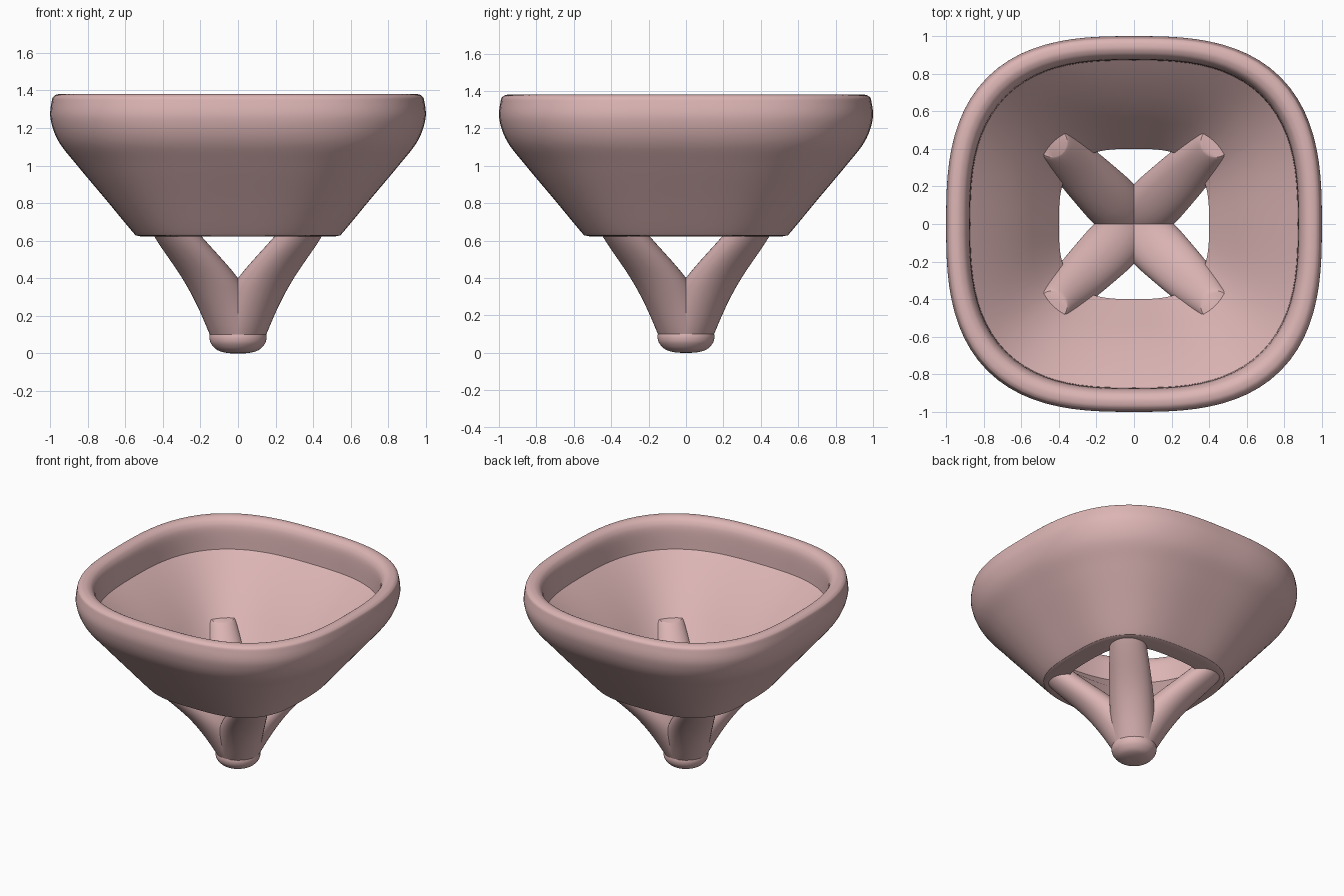
import bpy, bmesh, math

if "Cube" in bpy.data.objects:
    bpy.data.objects.remove(bpy.data.objects["Cube"])

mat = bpy.data.materials.new("dusty_pink")
mat.diffuse_color = (0.72, 0.46, 0.46, 1)
mat.use_nodes = True
mat.node_tree.nodes["Principled BSDF"].inputs["Base Color"].default_value = mat.diffuse_color


def smooth_path(pts, steps=6):
    """Catmull-Rom interpolation through tuples of any length."""
    p = [pts[0]] + list(pts) + [pts[-1]]
    out = []
    for i in range(1, len(p) - 2):
        for s in range(steps):
            t = s / steps
            out.append(tuple(
                0.5 * (2 * b + (c - a) * t + (2 * a - 5 * b + 4 * c - d) * t * t
                       + (3 * b - a - 3 * c + d) * t ** 3)
                for a, b, c, d in zip(p[i - 1], p[i], p[i + 1], p[i + 2])))
    return out + [pts[-1]]


def ring(cx, cy, z, r, n, count):
    """Superellipse ring; n = 2 is a circle, larger n is squarer."""
    pts = []
    for i in range(count):
        a = 2 * math.pi * i / count
        c, s = math.cos(a), math.sin(a)
        k = r / (abs(c) ** n + abs(s) ** n) ** (1 / n)
        pts.append((cx + k * c, cy + k * s, z))
    return pts


def loft(name, rings, closed=False, angle=25):
    bm = bmesh.new()
    loops = [[bm.verts.new(p) for p in r] for r in rings]
    pairs = list(zip(loops, loops[1:]))
    if closed:
        pairs.append((loops[-1], loops[0]))
    for a, b in pairs:
        for i in range(len(a)):
            j = (i + 1) % len(a)
            bm.faces.new((a[i], a[j], b[j], b[i]))
    if not closed:
        bm.faces.new(loops[0])
        bm.faces.new(loops[-1])
    bmesh.ops.recalc_face_normals(bm, faces=bm.faces)
    me = bpy.data.meshes.new(name)
    bm.to_mesh(me)
    bm.free()
    me.materials.append(mat)
    ob = bpy.data.objects.new(name, me)
    bpy.context.collection.objects.link(ob)
    bpy.ops.object.select_all(action='DESELECT')
    ob.select_set(True)
    bpy.context.view_layer.objects.active = ob
    bpy.ops.object.shade_smooth_by_angle(angle=math.radians(angle))
    return ob


# Bowl: (half width, height, squareness) from the hole outwards and over the lip
outer = smooth_path([
    (0.50, 0.622, 3.0), (0.535, 0.628, 3.0), (0.56, 0.65, 3.0), (0.70, 0.82, 2.9),
    (0.85, 1.00, 2.8), (0.95, 1.13, 2.8), (0.992, 1.25, 2.8), (0.985, 1.345, 2.8),
    (0.973, 1.37, 2.8), (0.95, 1.38, 2.8), (0.92, 1.378, 2.8), (0.89, 1.355, 2.8),
    (0.872, 1.30, 2.8), (0.865, 1.16, 2.8)])
scale = 1 / max(p[0] for p in outer)
outer = [(r * scale, z, n) for r, z, n in outer]
# Inner walls with a crease, down to the open hole
inner = [(0.68, 1.00, 3.8), (0.54, 0.82, 3.4), (0.40, 0.635, 3.0), (0.405, 0.622, 3.0)]
loft("bowl", [ring(0, 0, z, r, n, 96) for r, z, n in outer + inner], closed=True, angle=14)

# Rounded foot
foot = smooth_path([(0.01, 0, 0), (0.06, 0.003, 0), (0.11, 0.018, 0),
                    (0.142, 0.05, 0), (0.152, 0.08, 0), (0.15, 0.105, 0)], 4)
loft("foot", [ring(0, 0, z, r, 2, 48) for r, z, _ in foot], angle=40)

# Four legs splaying out to the bowl corners: (offset, height, radius)
leg = smooth_path([(0.0, 0.10, 0.15), (0.07, 0.26, 0.15), (0.155, 0.41, 0.148),
                   (0.325, 0.63, 0.125), (0.42, 0.78, 0.095), (0.435, 0.81, 0.08)], 5)
for name, sx, sy in (("front_left", -1, -1), ("front_right", 1, -1),
                     ("back_left", -1, 1), ("back_right", 1, 1)):
    loft(name + "_leg", [ring(sx * c, sy * c, z, r, 2, 40) for c, z, r in leg], angle=40)
